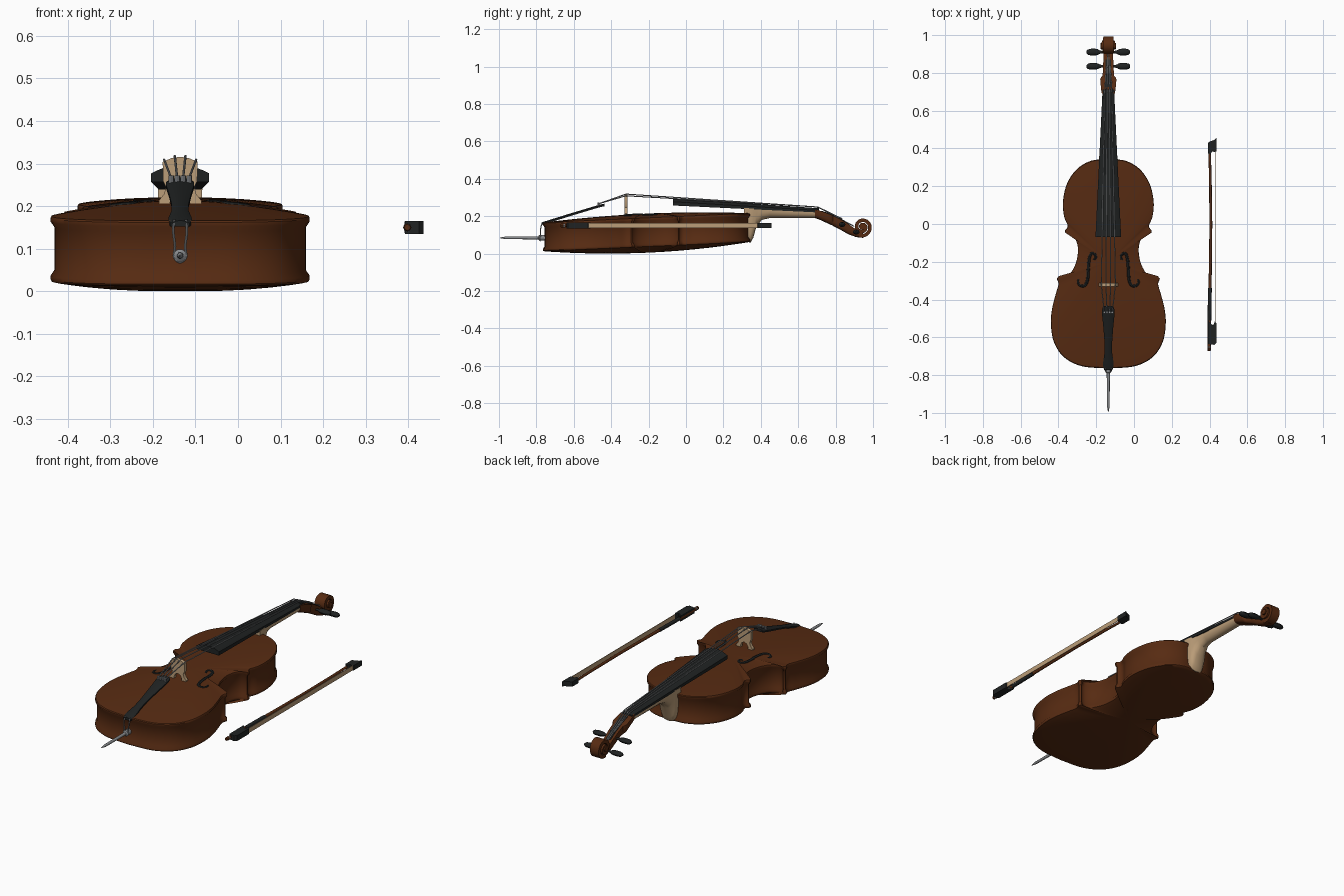
import bpy, bmesh, math
from mathutils import Vector
from mathutils.bvhtree import BVHTree

if "Cube" in bpy.data.objects:
    bpy.data.objects.remove(bpy.data.objects["Cube"])

CX = -0.136   # centre line of the instrument


def mat(name, rgb):
    m = bpy.data.materials.new(name)
    m.diffuse_color = (*rgb, 1)
    m.use_nodes = True
    m.node_tree.nodes["Principled BSDF"].inputs["Base Color"].default_value = m.diffuse_color
    return m


BROWN = mat("brown_varnish", (0.095, 0.024, 0.006))
BLACK = mat("ebony_black", (0.014, 0.016, 0.016))
CREAM = mat("pale_maple", (0.50, 0.34, 0.19))
GREY = mat("steel_grey", (0.25, 0.26, 0.27))


def finish(name, me, m, x):
    ob = bpy.data.objects.new(name, me)
    bpy.context.collection.objects.link(ob)
    ob.location.x = x
    me.materials.clear()
    me.materials.append(m)
    bpy.ops.object.select_all(action='DESELECT')
    ob.select_set(True)
    bpy.context.view_layer.objects.active = ob
    bpy.ops.object.shade_smooth_by_angle(angle=math.radians(38))
    return ob


def loft(name, rings, m, x=CX):
    """Skin a list of equal-length rings and cap both ends."""
    bm = bmesh.new()
    vs = [[bm.verts.new(p) for p in r] for r in rings]
    n = len(vs[0])
    for a, b in zip(vs, vs[1:]):
        for i in range(n):
            j = (i + 1) % n
            bm.faces.new((a[i], a[j], b[j], b[i]))
    bm.faces.new(vs[0])
    bm.faces.new(vs[-1])
    bmesh.ops.recalc_face_normals(bm, faces=bm.faces)
    me = bpy.data.meshes.new(name)
    bm.to_mesh(me)
    bm.free()
    return finish(name, me, m, x)


def tube(name, pts, r, m, x=CX, smooth=False, cyclic=False, radii=None):
    cu = bpy.data.curves.new(name, 'CURVE')
    cu.dimensions = '3D'
    cu.bevel_depth, cu.bevel_resolution, cu.use_fill_caps = r, 2, True
    sp = cu.splines.new('POLY')
    if smooth:
        pts = catmull(pts, 5)
    sp.points.add(len(pts) - 1)
    for i, (p, q) in enumerate(zip(sp.points, pts)):
        p.co = (*q, 1)
        p.radius = radii(i / (len(pts) - 1)) if radii else 1
    sp.use_cyclic_u = cyclic
    ob = bpy.data.objects.new(name, cu)
    bpy.context.collection.objects.link(ob)
    bpy.context.view_layer.update()
    me = bpy.data.meshes.new_from_object(ob)
    bpy.data.objects.remove(ob)
    return finish(name, me, m, x)


def catmull(pts, n):
    p = [Vector(q) for q in pts]
    p = [2 * p[0] - p[1]] + p + [2 * p[-1] - p[-2]]
    out = []
    for a, b, c, d in zip(p, p[1:], p[2:], p[3:]):
        for k in range(n):
            t = k / n
            out.append(0.5 * (2 * b + (c - a) * t + (2 * a - 5 * b + 4 * c - d) * t * t
                              + (3 * b - a - 3 * c + d) * t ** 3))
    return out + [p[-2]]


def oval(y, rx, rz, z, x=0, n=14):
    return [(x + rx * math.cos(2 * math.pi * i / n), y, z + rz * math.sin(2 * math.pi * i / n))
            for i in range(n)]


# ---- body: outline in smooth runs between the corners, mirrored
runs = [
    [(0, .344), (.09, .335), (.165, .292), (.218, .215), (.24, .12), (.234, .04), (.215, -.01), (.23, -.034)],
    [(.228, -.046), (.19, -.056), (.166, -.10), (.161, -.15), (.173, -.21), (.20, -.26), (.235, -.284), (.262, -.276)],
    [(.273, -.29), (.264, -.32), (.278, -.37), (.298, -.45), (.304, -.53), (.288, -.625), (.235, -.705),
     (.14, -.753), (0, -.765)]]
half = [p for r in runs for p in catmull([(*q, 0) for q in r], 5)]
half[0].x = half[-1].x = 0
outline = half + [Vector((-p.x, p.y, 0)) for p in half[-2:0:-1]]
N = len(outline)
inner = []
for i, p in enumerate(outline):
    t = (outline[(i + 1) % N] - outline[i - 1]).normalized()
    inner.append(p + Vector((t.y, -t.x, 0)) * 0.009)
MID = Vector((0, -.2, 0))


def ring(src, s, z):
    out = []
    for p in src:
        q = MID + (p - MID) * s
        out.append((q.x, q.y, z + .0125 + .045 * (q.y + .765)))
    return out


scales = [.01, .15, .3, .45, .6, .75, .88, .96]
rings = [ring(outline, s, -.033 * (1 - s * s)) for s in scales]
rings += [ring(outline, .993, 0), ring(outline, 1, .004), ring(outline, 1, .013), ring(inner, 1, .026),
          ring(inner, 1, .127), ring(outline, 1, .140), ring(outline, 1, .149), ring(outline, .993, .153)]
rings += [ring(outline, s, .153 + .023 * (1 - s * s)) for s in scales[::-1]]
body = loft("body", rings, BROWN)

# ---- sound holes laid on the top plate
bm = bmesh.new()
bm.from_mesh(body.data)
tree = BVHTree.FromBMesh(bm)
f_path = [(.077, -.19), (.066, -.178), (.072, -.16), (.09, -.157), (.101, -.185), (.106, -.24), (.11, -.295),
          (.124, -.325), (.148, -.326), (.161, -.308), (.155, -.292)]
for side in (-1, 1):
    pts = [tree.ray_cast(Vector((side * p.x, p.y, 1)), Vector((0, 0, -1)))[0] + Vector((0, 0, -.003))
           for p in catmull([(*q, 0) for q in f_path], 4)]
    tube("sound_hole", pts, .0075, BLACK, radii=lambda t: .75 + .5 * math.sin(math.pi * t))
bm.free()


# ---- neck with heel: flat top, round underside
def belly(y, w, zt, zb, e=1):
    r = [(-w, y, zt)]
    for i in range(11):
        a = math.pi * i / 10
        c, s = -math.cos(a), math.sin(a)
        r.append((w * math.copysign(abs(c) ** e, c), y, zt - .005 - (zt - .005 - zb) * s ** e))
    return r + [(w, y, zt)]


loft("neck", [belly(*q) for q in [
    (.31, .052, .243, .07, .5), (.345, .05, .242, .058, .5), (.36, .048, .242, .085, .6), (.375, .044, .241, .14, .7),
    (.405, .039, .24, .18, .9), (.45, .036, .237, .19), (.70, .031, .222, .19)]], CREAM)


# ---- fingerboard: arched top
def arch(y, w, zb, ze, zt):
    return [(-w, y, zb)] + [(w * k / 5, y, ze + (zt - ze) * (1 - (k / 5) ** 2)) for k in range(-5, 6)] + [(w, y, zb)]


loft("fingerboard", [arch(-.07, .068, .257, .277, .296), arch(.70, .031, .22, .231, .243)], BLACK)
loft("nut", [arch(.70, .032, .21, .236, .248), arch(.712, .032, .21, .234, .245)], BLACK)

# ---- pegbox and its cavity
loft("pegbox", [belly(*q, .6) for q in [
    (.69, .034, .234, .19), (.71, .038, .231, .183), (.765, .043, .212, .158), (.778, .038, .207, .152),
    (.786, .03, .203, .148), (.83, .028, .182, .125), (.87, .026, .157, .102), (.91, .025, .128, .088),
    (.945, .024, .11, .084)]], BROWN)
loft("pegbox_cavity", [[(s * .014, y, z + d) for s, d in ((-1, -.004), (1, -.004), (1, .003), (-1, .003))]
                       for y, z in [(.725, .226), (.765, .212), (.786, .203), (.83, .182), (.87, .157)]], BLACK)

# ---- scroll: a shrinking spiral that widens toward the eye
sp = []
for i in range(49):
    t = i / 48
    a, r, w = math.radians(-110 + 660 * t), .058 - .042 * t, .024 + .014 * t
    c, s = math.cos(a), math.sin(a)
    ri = max(r - .019, .002)
    sp.append([(x, .942 + q * c, .142 + q * s) for x, q in ((-w, r), (w, r), (w, ri), (-w, ri))])
loft("scroll", sp, BROWN)
tube("scroll_eye", [(-.041, .942, .142), (.041, .942, .142)], .016, BROWN)

# ---- pegs
for y, z in ((.835, .155), (.91, .115)):
    for s in (-1, 1):
        prof = [(0, .006), (.034, .007), (.045, .009), (.055, .015), (.07, .018), (.092, .018), (.108, .014), (.116, .006)]
        loft("peg", [[(s * x, y + q, z + p * .75) for p, _, q in
                      [(v[2], 0, v[0]) for v in oval(0, r, r, 0, n=10)]] for x, r in prof], BLACK)

# ---- bridge: half profile mirrored
bp = [(0, .24), (.014, .234), (.022, .22), (.024, .204), (.05, .202), (.05, .213), (.038, .228), (.033, .245), (.04, .258),
      (.041, .304), (.02, .313), (0, .316)]
full = bp + [(-x, z) for x, z in bp[-2:0:-1]]
loft("bridge", [[(x * k, y, z) for x, z in full] for y, k in ((-.33, 1), (-.312, 1))], CREAM)

# ---- tailpiece
loft("tailpiece", [arch(y, w, z - .014, z - .006, z) for y, w, z in [
    (-.772, .022, .166), (-.755, .028, .172), (-.73, .027, .18), (-.68, .02, .195), (-.63, .02, .211),
    (-.55, .026, .235), (-.48, .033, .256), (-.455, .033, .263), (-.435, .027, .267)]], BLACK)

# ---- strings with fine tuners
for k in (-1.5, -.5, .5, 1.5):
    inside = abs(k) < 1
    tube("string", [(k * .014, -.468, .266), (k * .025, -.321, .318 if inside else .309), (k * .0125, .705, .249),
                    (k * .007, .90 if inside else .835, .145 if inside else .186)], .0028, GREY)
    tube("fine_tuner", [(k * .014, -.468, .252), (k * .014, -.468, .272)], .0065, GREY)

# ---- tail cord and end pin
tube("tail_cord", [(-.014, -.766, .168), (-.016, -.776, .14), (-.012, -.778, .105), (-.014, -.78, .08), (0, -.78, .068),
                   (.014, -.78, .08), (.012, -.778, .105), (.016, -.776, .14), (.014, -.766, .168)], .003, GREY, smooth=True)
loft("end_pin", [oval(y, r, r, .084) for y, r in [(-.75, .015), (-.785, .015), (-.79, .0085), (-.9, .0075), (-.965, .007),
                                                 (-.97, .006), (-.995, .0015)]], GREY)

# ---- bow
BZ = .15
loft("bow_stick", [oval(y, r, r, BZ, x, 10) for y, r, x in [
    (-.645, .0085, .398), (-.5, .0085, .399), (-.25, .008, .404), (0, .0075, .407), (.25, .007, .404), (.42, .0065, .399)]], BROWN, 0)
loft("bow_grip", [oval(y, .010, .010, BZ, x, 10) for y, x in ((-.51, .399), (-.34, .402))], BLACK, 0)
loft("bow_screw", [oval(y, r, r, BZ, .398, 8) for y, r in ((-.672, .007), (-.668, .0095), (-.645, .0095))], BROWN, 0)
loft("bow_screw_band", [oval(y, .0102, .0102, BZ, .398, 8) for y in (-.655, -.648)], GREY, 0)
loft("bow_hair", [[(x, y, BZ + s * .013) for x, s in ((.429, -1), (.432, -1), (.432, 1), (.429, 1))]
                  for y in (-.55, .42)], CREAM, 0)
frog = [(.392, -.635), (.425, -.64), (.436, -.63), (.436, -.525), (.428, -.515), (.42, -.535), (.408, -.53), (.392, -.51)]
tip = [(.391, .375), (.405, .37), (.414, .385), (.428, .38), (.436, .385), (.436, .456), (.425, .445), (.405, .438), (.391, .43)]
for name, prof, w in (("bow_frog", frog, .015), ("bow_tip", tip, .0135)):
    loft(name, [[(x, y, BZ + s * w) for x, y in prof] for s in (-1, 1)], BLACK, 0)
